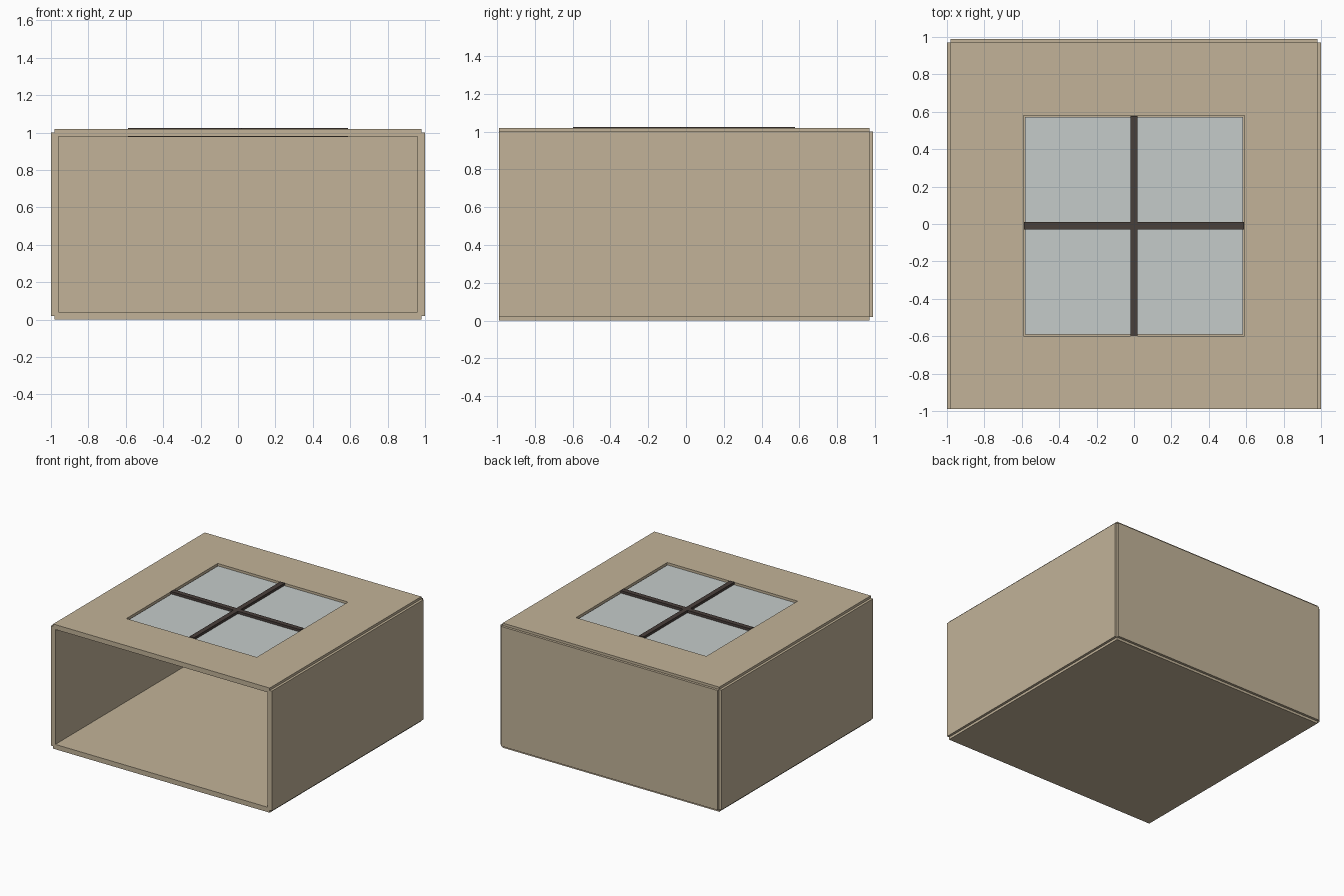
import bpy, bmesh

if "Cube" in bpy.data.objects:
    bpy.data.objects.remove(bpy.data.objects["Cube"])

def material(name, rgb):
    m = bpy.data.materials.new(name)
    m.diffuse_color = (*rgb, 1)
    m.use_nodes = True
    m.node_tree.nodes["Principled BSDF"].inputs["Base Color"].default_value = m.diffuse_color
    return m

TAN = material("tan_plaster", (0.54, 0.45, 0.315))
GLASS = material("pale_glass", (0.56, 0.60, 0.59))
DARK = material("dark_wood", (0.066, 0.05, 0.044))
CY = -0.01  # centre of floor and roof in y

def finish(name, bm, mat):
    bmesh.ops.recalc_face_normals(bm, faces=bm.faces)
    me = bpy.data.meshes.new(name)
    bm.to_mesh(me)
    bm.free()
    me.materials.append(mat)
    ob = bpy.data.objects.new(name, me)
    bpy.context.collection.objects.link(ob)
    return ob

def box(name, x, y, z, mat):
    """Box from (min, max) ranges."""
    bm = bmesh.new()
    bmesh.ops.create_cube(bm, size=1)
    for v in bm.verts:
        for i, r in enumerate((x, y, z)):
            v.co[i] = r[1] if v.co[i] > 0 else r[0]
    return finish(name, bm, mat)

def frame(name, outer, inner, z, mat):
    """Square slab with a square hole."""
    bm = bmesh.new()
    signs = ((-1, -1), (1, -1), (1, 1), (-1, 1))
    # closed cross-section: outer bottom, outer top, inner top, inner bottom
    section = ((outer, z[0]), (outer, z[1]), (inner, z[1]), (inner, z[0]))
    rings = [[bm.verts.new((sx * r, CY + sy * r, h)) for sx, sy in signs]
             for r, h in section]
    for k in range(4):
        a, b = rings[k], rings[(k + 1) % 4]
        for i in range(4):
            j = (i + 1) % 4
            bm.faces.new((a[i], a[j], b[j], b[i]))
    return finish(name, bm, mat)

# Room shell, open at the front
box("floor", (-0.98, 0.98), (-0.99, 0.97), (0, 0.04), TAN)
box("back_wall", (-0.98, 0.98), (0.95, 0.99), (0.02, 1.0), TAN)
for side, s in (("left", -1), ("right", 1)):
    box(side + "_wall", sorted((s * 0.96, s * 1.0)), (-0.99, 0.97), (0.02, 1.0), TAN)
frame("roof", 0.98, 0.59, (0.98, 1.02), TAN)

# Skylight panes
for sx in (-1, 1):
    for sy in (-1, 1):
        box("skylight_pane", sorted((sx * 0.02, sx * 0.582)),
            sorted((CY + sy * 0.02, CY + sy * 0.582)), (0.995, 1.005), GLASS)

# Crossed skylight bars
box("skylight_bar_across", (-0.588, 0.588), (CY - 0.02, CY + 0.02), (0.975, 1.025), DARK)
box("skylight_bar_along", (-0.02, 0.02), (CY - 0.588, CY + 0.588), (0.975, 1.025), DARK)
